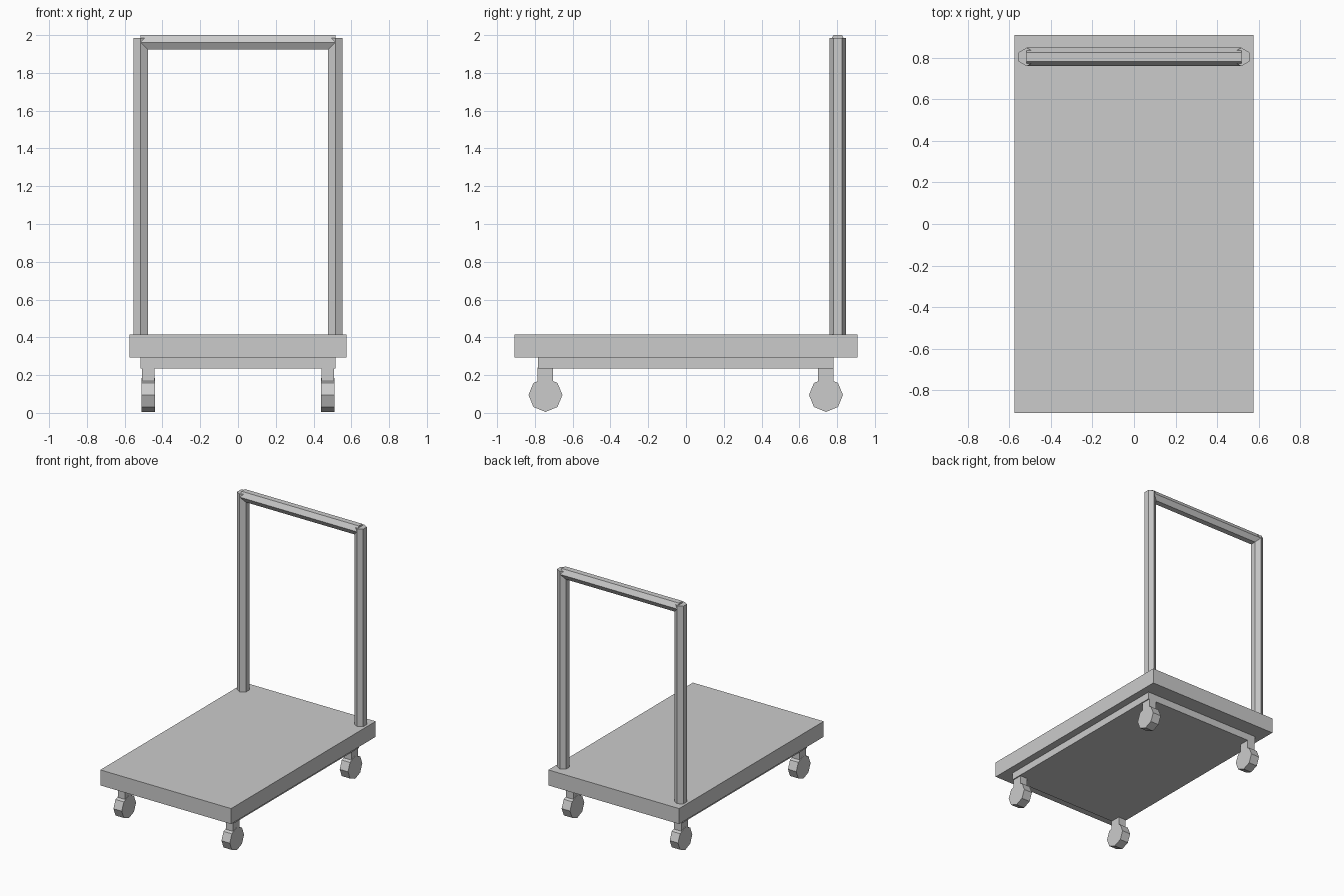
import bpy
import bmesh
from math import pi
from mathutils import Matrix, Vector

cube = bpy.data.objects.get("Cube")
if cube:
    bpy.data.objects.remove(cube, do_unlink=True)

GREY = (0.6, 0.6, 0.6, 1.0)
mat = bpy.data.materials.new("light grey")
mat.use_nodes = True
mat.diffuse_color = GREY
mat.node_tree.nodes["Principled BSDF"].inputs["Base Color"].default_value = GREY


def finish(name, bm):
    mesh = bpy.data.meshes.new(name)
    bmesh.ops.recalc_face_normals(bm, faces=bm.faces)
    bm.to_mesh(mesh)
    bm.free()
    mesh.materials.append(mat)
    obj = bpy.data.objects.new(name, mesh)
    bpy.context.collection.objects.link(obj)
    return obj


def box(name, low, high):
    low, high = Vector(low), Vector(high)
    bm = bmesh.new()
    place = Matrix.Translation((low + high) / 2) @ Matrix.Diagonal((*(high - low), 1))
    bmesh.ops.create_cube(bm, size=1, matrix=place)
    return finish(name, bm)


def prism(name, sides, radius, length, centre, turn):
    bm = bmesh.new()
    bmesh.ops.create_cone(bm, cap_ends=True, segments=sides, radius1=radius,
                          radius2=radius, depth=length,
                          matrix=Matrix.Translation(centre) @ turn)
    return finish(name, bm)


# Deck and the thinner base under it
box("deck", (-0.575, -0.908, 0.292), (0.575, 0.908, 0.415))
box("under_base", (-0.515, -0.784, 0.235), (0.515, 0.782, 0.295))

# Casters: octagonal wheel with a vertex at the bottom, under a square stem
ACROSS = Matrix.Rotation(pi / 2, 4, "Y")
for side, sx in (("left", 1), ("right", -1)):
    for end, y in (("front", -0.744), ("back", 0.741)):
        x = sx * 0.475
        box(f"{end}_{side}_stem", (x - 0.032, y - 0.041, 0.12), (x + 0.032, y + 0.041, 0.24))
        prism(f"{end}_{side}_wheel", 8, 0.09, 0.073, (x, y, 0.095), ACROSS)

# Push handle: hexagonal posts and a hexagonal crossbar that passes into them
HANDLE_Y, HANDLE_X, TUBE = 0.803, 0.516, 0.0445
BASE, TOP = 0.40, 1.986
for side, sx in (("left", 1), ("right", -1)):
    prism(f"{side}_post", 6, TUBE, TOP - BASE,
          (sx * HANDLE_X, HANDLE_Y, (BASE + TOP) / 2), Matrix.Identity(4))
prism("crossbar", 6, TUBE, HANDLE_X * 2, (0, HANDLE_Y, 1.962),
      ACROSS @ Matrix.Identity(4))
